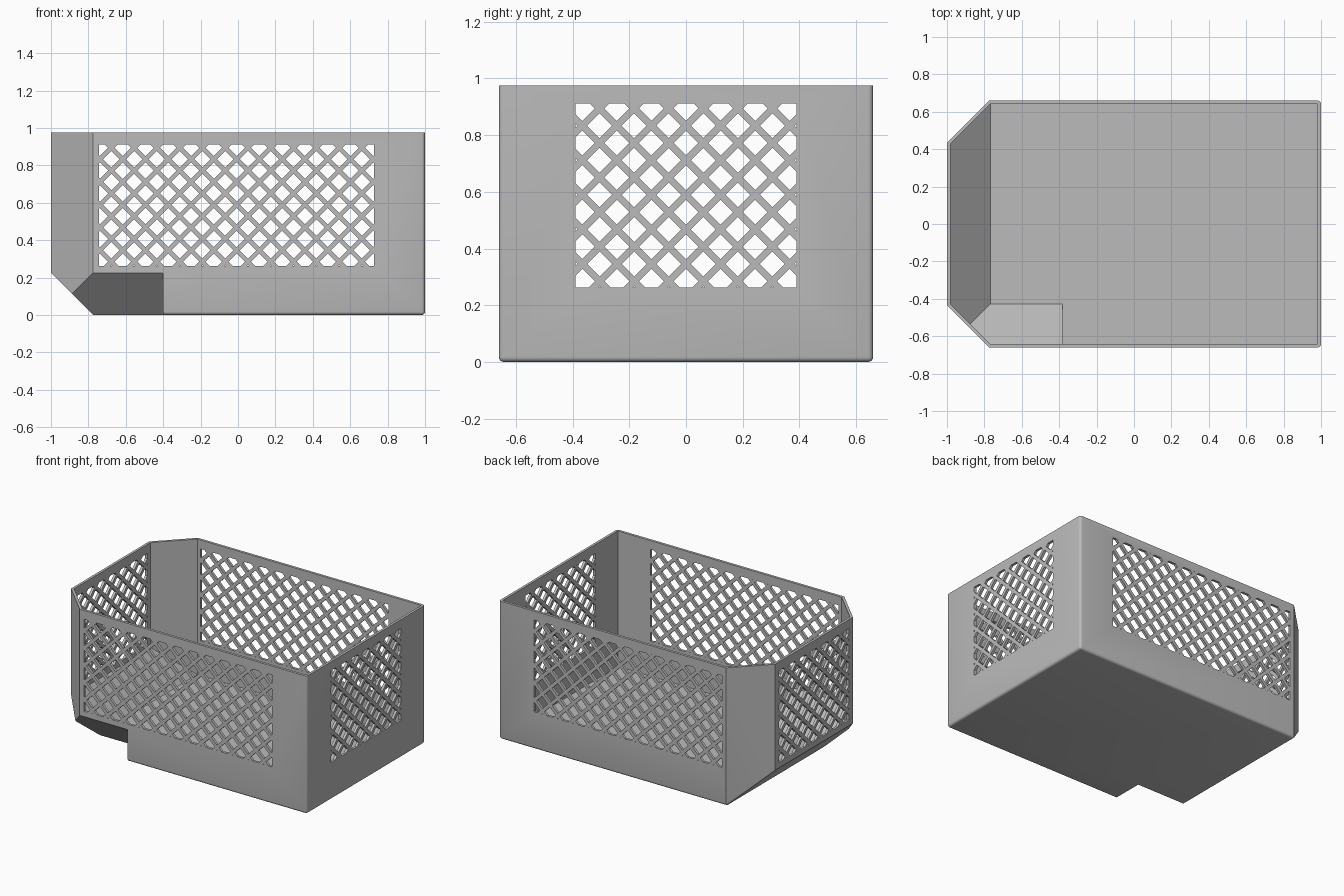
import bpy, bmesh, math
from mathutils import Vector

if "Cube" in bpy.data.objects:
    bpy.data.objects.remove(bpy.data.objects["Cube"])

WALL = 0.018          # wall and floor thickness
HEIGHT = 0.975
PITCH = 0.1218        # lattice spacing along its diagonals
HOLE = 0.044          # half diagonal of one lattice hole


def add_object(name, bm):
    bmesh.ops.recalc_face_normals(bm, faces=bm.faces)
    mesh = bpy.data.meshes.new(name)
    bm.to_mesh(mesh)
    bm.free()
    obj = bpy.data.objects.new(name, mesh)
    bpy.context.collection.objects.link(obj)
    return obj


def convex(planes):
    """Block trimmed by planes (outward normal, distance from origin)."""
    bm = bmesh.new()
    bmesh.ops.create_cube(bm, size=4)
    for normal, dist in planes:
        n = Vector(normal).normalized()
        cut = bmesh.ops.bisect_plane(bm, geom=bm.verts[:] + bm.edges[:] + bm.faces[:],
                                     dist=1e-5, plane_co=n * dist, plane_no=n, clear_outer=True)
        rim = [e for e in cut["geom_cut"] if isinstance(e, bmesh.types.BMEdge)]
        if rim:
            bmesh.ops.contextual_create(bm, geom=rim)
        bmesh.ops.remove_doubles(bm, verts=bm.verts, dist=1e-4)
    bmesh.ops.recalc_face_normals(bm, faces=bm.faces)
    return bm


def subtract(target, cutter):
    """Cut one object out of another and discard the cutter."""
    cutter.hide_render = True
    mod = target.modifiers.new("cut", "BOOLEAN")
    mod.operation, mod.solver, mod.object = "DIFFERENCE", "EXACT", cutter
    deps = bpy.context.evaluated_depsgraph_get()
    mesh = bpy.data.meshes.new_from_object(target.evaluated_get(deps))
    target.modifiers.clear()
    target.data = mesh
    bpy.data.objects.remove(cutter)


def shell(inset, top):
    """Box with two clipped upright corners and a sloped lower left side."""
    r = math.sqrt(0.5)
    return convex([((1, 0, 0), 1 - inset), ((-1, 0, 0), 1 - inset),
                   ((0, 1, 0), 0.66 - inset), ((0, -1, 0), 0.66 - inset),
                   ((0, 0, -1), -inset), ((0, 0, 1), top),
                   ((-1, 1, 0), 1.435 * r - inset), ((-1, -1, 0), 1.435 * r - inset),
                   ((-1, 0, -1), 0.775 * r - inset)])


def notch(inset):
    """Wedge below the front edge that leaves a sloped recess."""
    r = math.sqrt(0.5)
    return add_object("notch_cutter", convex([((0, 1, 1), -0.435 * r + inset),
                                              ((1, 0, 0), -0.4 + inset)]))


def lattice(across, centre, half_width, columns):
    """Rows of diamond prisms clipped to a rectangle, passing through both facing walls."""
    bm = bmesh.new()
    up = Vector((0, 0, 1))
    through = across.cross(up)
    for i in range(-columns, columns + 1):
        for j in range(-1, 12):
            if (i + j) % 2:
                continue
            c = across * (centre + i * PITCH / 2) + up * (0.833 + (1 - j) * PITCH / 2)
            c -= through * 1.5
            bm.faces.new([bm.verts.new(c + d * HOLE) for d in (across, up, -across, -up)])
    limits = [(across, across * (centre + half_width)), (-across, across * (centre - half_width)),
              (up, up * 0.912), (-up, up * 0.263)]
    for normal, point in limits:
        bmesh.ops.bisect_plane(bm, geom=bm.verts[:] + bm.edges[:] + bm.faces[:],
                               plane_co=point, plane_no=normal, clear_outer=True)
    caps = bmesh.ops.extrude_face_region(bm, geom=bm.faces[:], use_keep_orig=True)["geom"]
    moved = [v for v in caps if isinstance(v, bmesh.types.BMVert)]
    bmesh.ops.translate(bm, verts=moved, vec=through * 3)
    return add_object("lattice_cutter", bm)


# Outer body with softly rounded square edges and a crisp rim
bm = shell(0, HEIGHT)
round_edges = [e for e in bm.edges if e.calc_face_angle(0) > 1.2
               and min(v.co.z for v in e.verts) < HEIGHT - 0.01]
bmesh.ops.bevel(bm, geom=round_edges, offset=0.018, segments=4, profile=0.5,
                affect="EDGES", clamp_overlap=False)
basket = add_object("basket", bm)
subtract(basket, notch(0))

# Hollow interior that follows the slopes and the recess
cavity = add_object("cavity_cutter", shell(WALL, 1.3))
subtract(cavity, notch(WALL))
subtract(basket, cavity)

# Diamond lattice in the long walls, then in the end walls
subtract(basket, lattice(Vector((1, 0, 0)), -0.0075, 0.735, 13))
subtract(basket, lattice(Vector((0, 1, 0)), 0, 0.39, 7))

# Single grey material
grey = bpy.data.materials.new("plain_grey")
grey.use_nodes = True
colour = (0.5, 0.5, 0.5, 1)
grey.diffuse_color = colour
grey.node_tree.nodes["Principled BSDF"].inputs["Base Color"].default_value = colour
basket.data.materials.clear()
basket.data.materials.append(grey)
for poly in basket.data.polygons:
    poly.material_index = 0

bpy.ops.object.select_all(action="DESELECT")
basket.select_set(True)
bpy.context.view_layer.objects.active = basket
bpy.ops.object.shade_smooth_by_angle(angle=math.radians(30))
